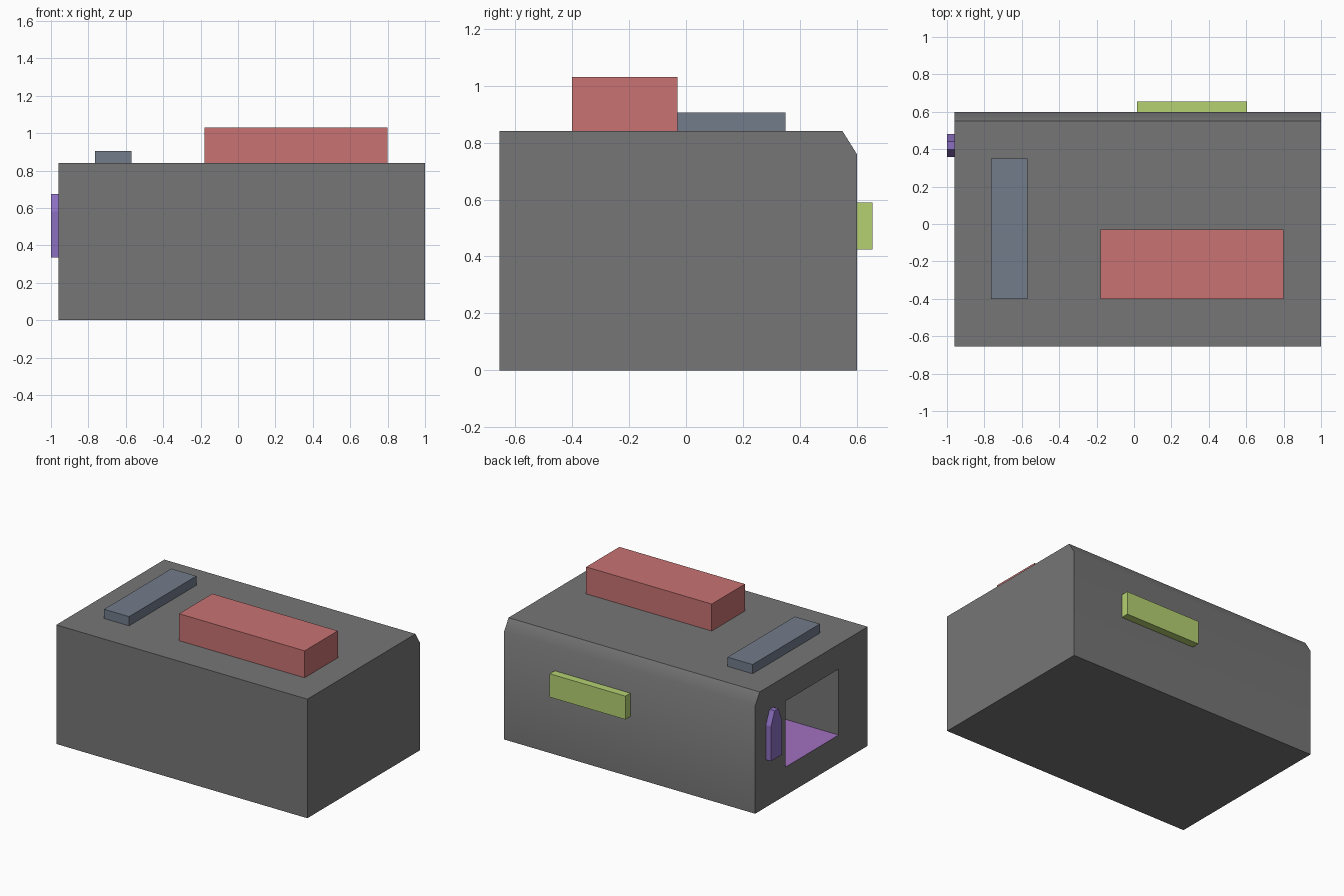
import bpy, bmesh, math

if "Cube" in bpy.data.objects:
    bpy.data.objects.remove(bpy.data.objects["Cube"])


def material(name, rgb):
    mat = bpy.data.materials.new(name)
    mat.diffuse_color = (*rgb, 1)
    mat.use_nodes = True
    mat.node_tree.nodes["Principled BSDF"].inputs["Base Color"].default_value = mat.diffuse_color
    return mat


def prism(name, profile, x0, x1, mat=None):
    """Extrude a (y, z) profile along x."""
    bm = bmesh.new()
    face = bm.faces.new([bm.verts.new((x0, y, z)) for y, z in profile])
    ext = bmesh.ops.extrude_face_region(bm, geom=[face])
    verts = [v for v in ext["geom"] if isinstance(v, bmesh.types.BMVert)]
    bmesh.ops.translate(bm, verts=verts, vec=(x1 - x0, 0, 0))
    bmesh.ops.recalc_face_normals(bm, faces=bm.faces)
    mesh = bpy.data.meshes.new(name)
    bm.to_mesh(mesh)
    bm.free()
    obj = bpy.data.objects.new(name, mesh)
    bpy.context.collection.objects.link(obj)
    if mat:
        mesh.materials.append(mat)
    return obj


def box(name, x, y, z, mat=None):
    profile = [(y[0], z[0]), (y[1], z[0]), (y[1], z[1]), (y[0], z[1])]
    return prism(name, profile, x[0], x[1], mat)


# Main housing with a chamfered top back edge
body = prism("housing", [(-0.655, 0), (0.60, 0), (0.60, 0.76),
                         (0.55, 0.84), (-0.655, 0.84)], -0.96, 1.0)

# Recess in the left side
cutter = box("recess_cutter", (-1.2, 0.3), (-0.33, 0.264), (0.20, 0.665))
cutter.hide_render = True
cut = body.modifiers.new("recess", 'BOOLEAN')
cut.object = cutter
cut.solver = 'EXACT'
bpy.context.view_layer.objects.active = body
body.select_set(True)
bpy.ops.object.modifier_apply(modifier=cut.name)
bpy.data.objects.remove(cutter)

# Coloured recess floor, soft shading over the chamfer
body.data.materials.clear()
body.data.materials.append(material("grey", (0.18, 0.18, 0.18)))
body.data.materials.append(material("violet", (0.36, 0.16, 0.53)))
for poly in body.data.polygons:
    on_floor = poly.normal.z > 0.9 and abs(poly.center.z - 0.20) < 0.01
    poly.material_index = 1 if on_floor else 0
bpy.ops.object.shade_smooth_by_angle(angle=math.radians(40))

# Blocks on the top and back
box("top_block", (-0.18, 0.80), (-0.40, -0.03), (0.84, 1.03),
    material("red", (0.58, 0.17, 0.17)))
box("top_strip", (-0.765, -0.57), (-0.40, 0.35), (0.84, 0.905),
    material("slate", (0.17, 0.20, 0.26)))
box("back_plate", (0.015, 0.605), (0.60, 0.655), (0.425, 0.59),
    material("green", (0.46, 0.64, 0.17)))

# Arched plate beside the recess
prism("arched_plate", [(0.357, 0.335), (0.48, 0.335), (0.48, 0.58),
                       (0.44, 0.675), (0.398, 0.675), (0.357, 0.58)],
      -1.0, -0.96, material("purple", (0.26, 0.16, 0.53)))
